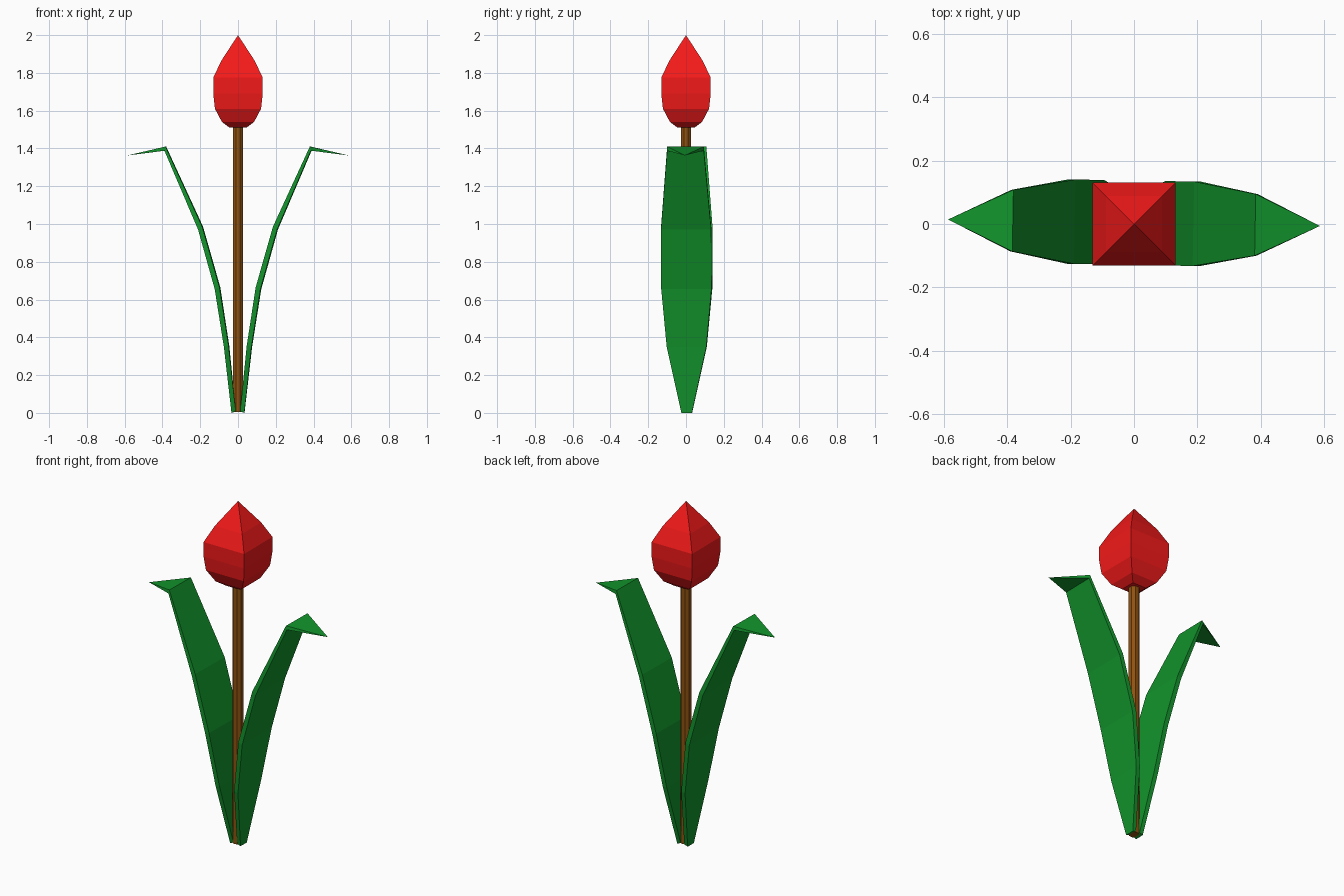
import bpy, bmesh, math
from mathutils import Matrix

if "Cube" in bpy.data.objects:
    bpy.data.objects.remove(bpy.data.objects["Cube"])


def material(name, rgb):
    m = bpy.data.materials.new(name)
    m.diffuse_color = (*rgb, 1)
    m.use_nodes = True
    m.node_tree.nodes["Principled BSDF"].inputs["Base Color"].default_value = m.diffuse_color
    return m


def loft(name, rings, mat, tip=None):
    """Skin a list of equal-length point rings, closing to a cap or a tip."""
    bm = bmesh.new()
    loops = [[bm.verts.new(p) for p in ring] for ring in rings]
    n = len(loops[0])
    for a, b in zip(loops, loops[1:]):
        for i in range(n):
            j = (i + 1) % n
            bm.faces.new((a[i], a[j], b[j], b[i]))
    bm.faces.new(loops[0][::-1])
    if tip:
        t = bm.verts.new(tip)
        for i in range(n):
            bm.faces.new((loops[-1][i], loops[-1][(i + 1) % n], t))
    else:
        bm.faces.new(loops[-1])
    bmesh.ops.recalc_face_normals(bm, faces=bm.faces)
    me = bpy.data.meshes.new(name)
    bm.to_mesh(me)
    bm.free()
    me.materials.append(mat)
    ob = bpy.data.objects.new(name, me)
    bpy.context.collection.objects.link(ob)
    return ob


def polygon(sides, r, z, phase):
    return [(r * math.cos(phase + math.tau * i / sides),
             r * math.sin(phase + math.tau * i / sides), z) for i in range(sides)]


red = material("petal_red", (0.9, 0.01, 0.01))
green = material("leaf_green", (0.006, 0.3, 0.025))
brown = material("stem_brown", (0.28, 0.085, 0.005))

# Stem
loft("stem", [polygon(8, 0.03, z, math.pi / 8) for z in (0.005, 1.53)], brown)

# Four-sided flower bud: (half width, height)
bud = [(0.045, 1.51), (0.085, 1.54), (0.122, 1.61), (0.131, 1.69),
       (0.131, 1.775), (0.088, 1.865)]
loft("flower_bud", [polygon(4, w * math.sqrt(2), z, math.pi / 4) for w, z in bud],
     red, (0, 0, 2.0))

# Leaf stations: inner x, z, outer x, z, half width
leaf = [(0.012, 0.008, 0.034, 0.0, 0.028),
        (0.048, 0.355, 0.073, 0.35, 0.105),
        (0.096, 0.665, 0.121, 0.655, 0.133),
        (0.187, 0.985, 0.209, 0.97, 0.133),
        (0.382, 1.41, 0.388, 1.388, 0.097)]
rings = [[(xi, -w, zi), (xi, w, zi), (xo, w, zo), (xo, -w, zo)]
         for xi, zi, xo, zo, w in leaf]
for name, angle in (("right_leaf", 0), ("left_leaf", 180)):
    ob = loft(name, rings, green, (0.586, 0, 1.363))
    ob.data.transform(Matrix.Translation((0, 0.004, 0))
                      @ Matrix.Rotation(math.radians(angle - 1), 4, 'Z'))
